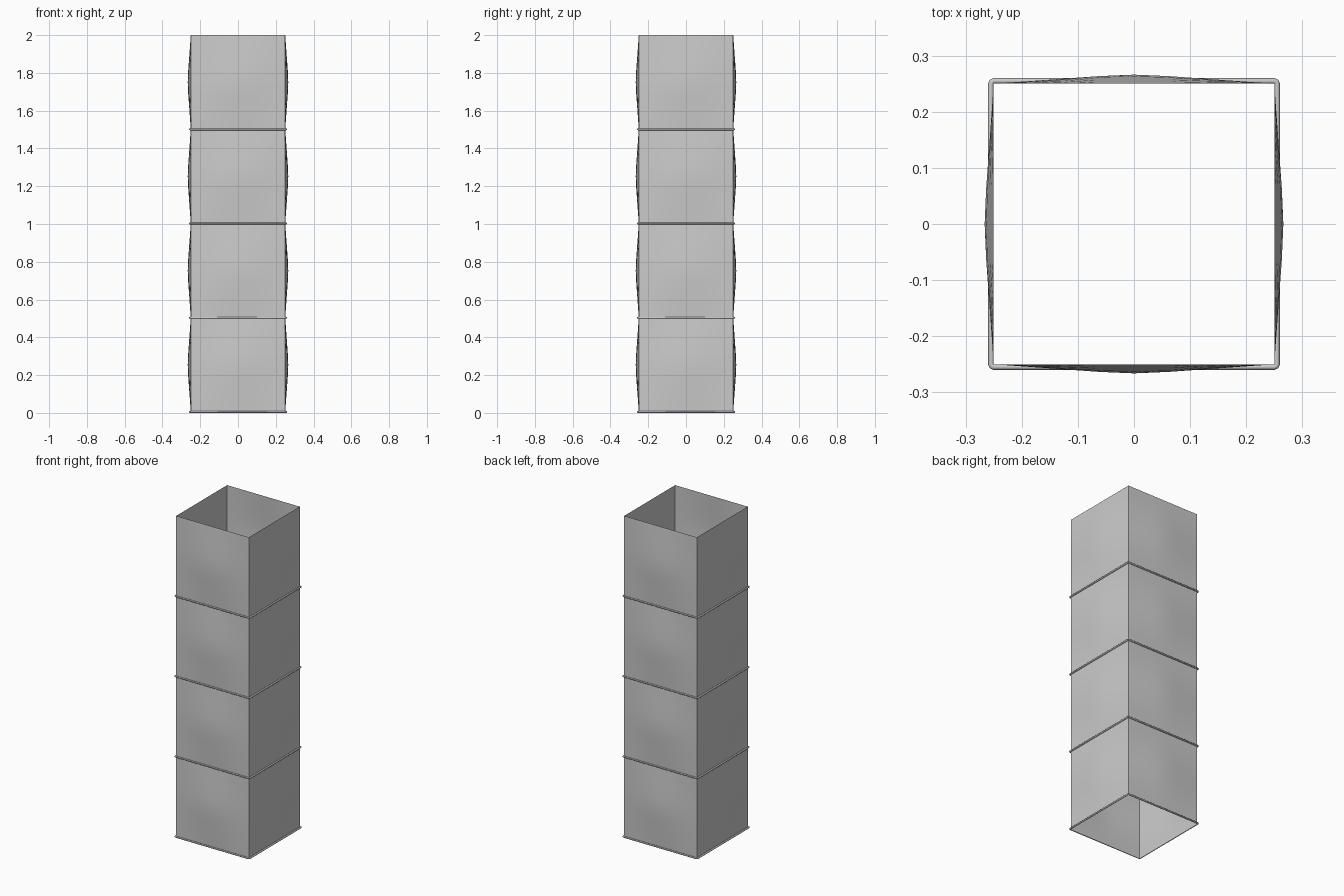
import bpy, bmesh
from math import radians
from mathutils import Matrix

if "Cube" in bpy.data.objects:
    bpy.data.objects.remove(bpy.data.objects["Cube"])

HALF = 0.25       # half width of the tube
BULGE = 0.02      # outward swell at the middle of each panel
R = 0.005         # radius of the seam cord
SEG_H = (2.0 - R) / 4
N = 8


def hat(t):
    # tent profile with a slightly softened peak, t in -1..1
    a = abs(t)
    return 1 - a if a > 0.2 else 0.9 - 0.5 * a


def finish(name, bm, angle):
    bmesh.ops.remove_doubles(bm, verts=bm.verts, dist=1e-5)
    me = bpy.data.meshes.new(name)
    bm.to_mesh(me)
    bm.free()
    ob = bpy.data.objects.new(name, me)
    bpy.context.collection.objects.link(ob)
    bpy.ops.object.select_all(action='DESELECT')
    ob.select_set(True)
    bpy.context.view_layer.objects.active = ob
    bpy.ops.object.shade_smooth_by_angle(angle=radians(angle))
    return ob


def tube_section(i):
    # four pillowed panels around an open square
    bm = bmesh.new()
    z0 = R + i * SEG_H
    for k in range(4):
        rot = Matrix.Rotation(radians(90 * k), 3, 'Z')
        grid = []
        for b in range(N + 1):
            v = 2 * b / N - 1
            row = []
            for a in range(N + 1):
                u = 2 * a / N - 1
                y = -HALF - BULGE * hat(u) * hat(v)
                co = rot @ Matrix.Translation((u * HALF, y, z0 + SEG_H * b / N)).translation
                row.append(bm.verts.new(co))
            grid.append(row)
        for b in range(N):
            for a in range(N):
                bm.faces.new((grid[b][a], grid[b][a + 1], grid[b + 1][a + 1], grid[b + 1][a]))
    finish(f"tube_section_{i + 1}", bm, 40)


def seam_cord(i):
    # round cord following the square outline
    cu = bpy.data.curves.new(f"seam_cord_{i + 1}", 'CURVE')
    cu.dimensions = '3D'
    cu.bevel_depth = R
    cu.bevel_resolution = 2
    sp = cu.splines.new('POLY')
    c, e = HALF + R, HALF
    m = c - (c - e) * 0.3
    quarter = [(e, -c), (m, -m), (c, -e)]
    pts = []
    for k in range(4):
        for x, y in quarter:
            for _ in range(k):
                x, y = -y, x
            pts.append((x, y))
    sp.points.add(len(pts) - 1)
    for p, (x, y) in zip(sp.points, pts):
        p.co = (x, y, R + i * SEG_H, 1)
    sp.use_cyclic_u = True
    sp.use_smooth = True
    ob = bpy.data.objects.new(cu.name, cu)
    bpy.context.collection.objects.link(ob)


for i in range(4):
    tube_section(i)
    seam_cord(i)
